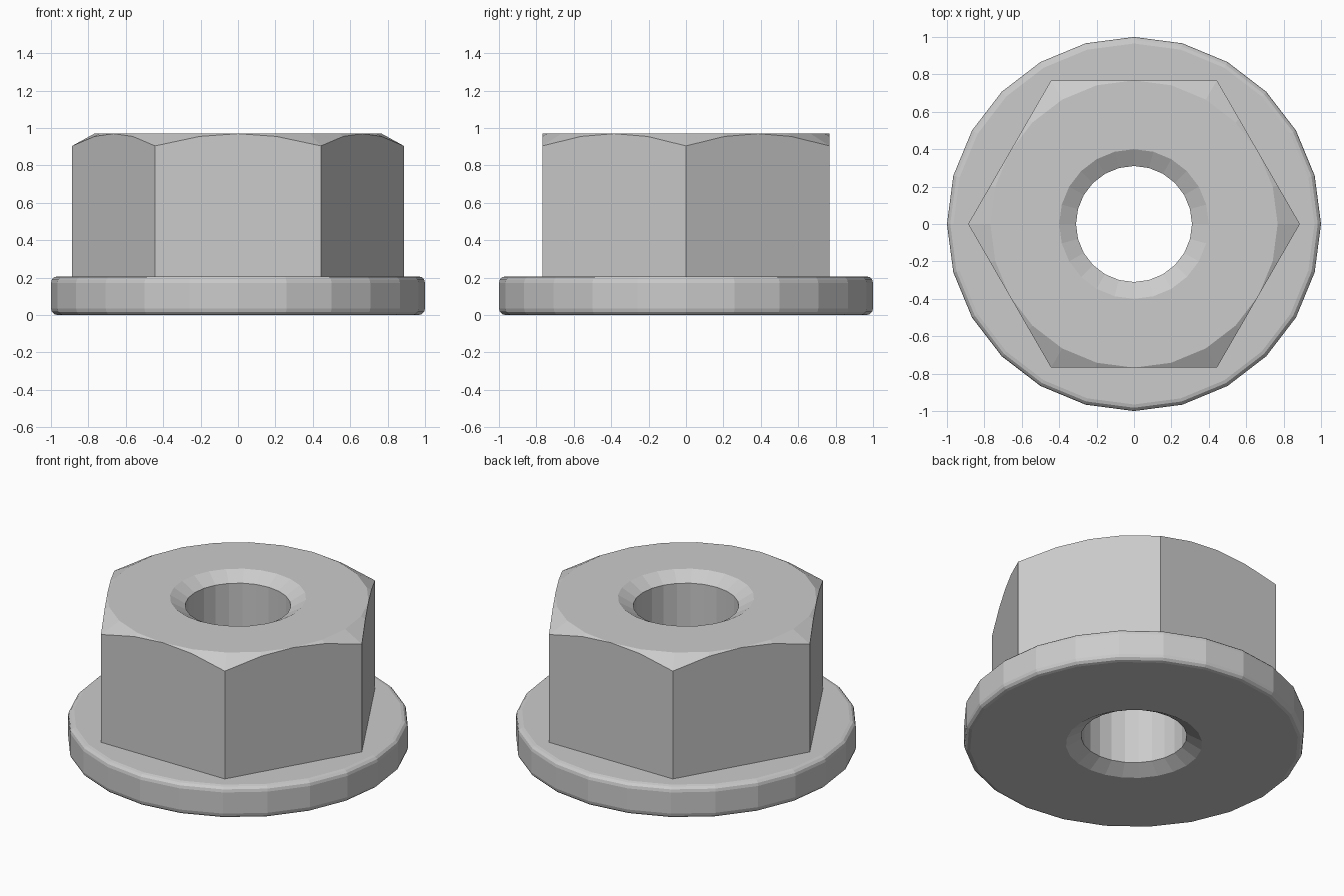
import bpy, bmesh
from math import sin, cos, pi, radians

if "Cube" in bpy.data.objects:
    bpy.data.objects.remove(bpy.data.objects["Cube"])

SIDES = 24
APOTHEM = 0.768      # half the width across the hexagon flats
TOP = 0.97
FLANGE_TOP = 0.207


def circle(radius, z):
    return [(radius * cos(a), radius * sin(a), z)
            for a in (2 * pi * i / SIDES for i in range(SIDES))]


def hexagon(z, chamfer=0.0):
    points = []
    for i in range(SIDES):
        a = 2 * pi * i / SIDES
        r = APOTHEM / cos(a % (pi / 3) - pi / 6)
        points.append((r * cos(a), r * sin(a), z - chamfer * (r - APOTHEM)))
    return points


# Closed cross-section: bottom countersink, rounded flange, hexagon, bore
R = 0.035
flange = [(1 - R + R * sin(t), R - R * cos(t))
          for t in (radians(30 * k) for k in range(4))]
flange += [(r, FLANGE_TOP - z) for r, z in reversed(flange)]
rings = [circle(0.31, 0.052), circle(0.40, 0)]
rings += [circle(r, z) for r, z in flange]
rings += [hexagon(FLANGE_TOP), hexagon(TOP, 0.55), circle(APOTHEM, TOP),
          circle(0.40, TOP), circle(0.31, TOP - 0.052)]

bm = bmesh.new()
loops = [[bm.verts.new(p) for p in ring] for ring in rings]
for k, low in enumerate(loops):
    high = loops[(k + 1) % len(loops)]
    for i in range(SIDES):
        j = (i + 1) % SIDES
        bm.faces.new((low[i], low[j], high[j], high[i]))

# Weld where the chamfer meets the flats, merge coplanar strips
bmesh.ops.remove_doubles(bm, verts=bm.verts, dist=0.0005)
bmesh.ops.dissolve_limit(bm, angle_limit=radians(0.5),
                         verts=bm.verts, edges=bm.edges)
bmesh.ops.triangulate(bm, faces=[f for f in bm.faces if len(f.verts) > 4])
bmesh.ops.recalc_face_normals(bm, faces=bm.faces)

mesh = bpy.data.meshes.new("flange_nut")
bm.to_mesh(mesh)
bm.free()
bpy.context.collection.objects.link(bpy.data.objects.new("flange_nut", mesh))
